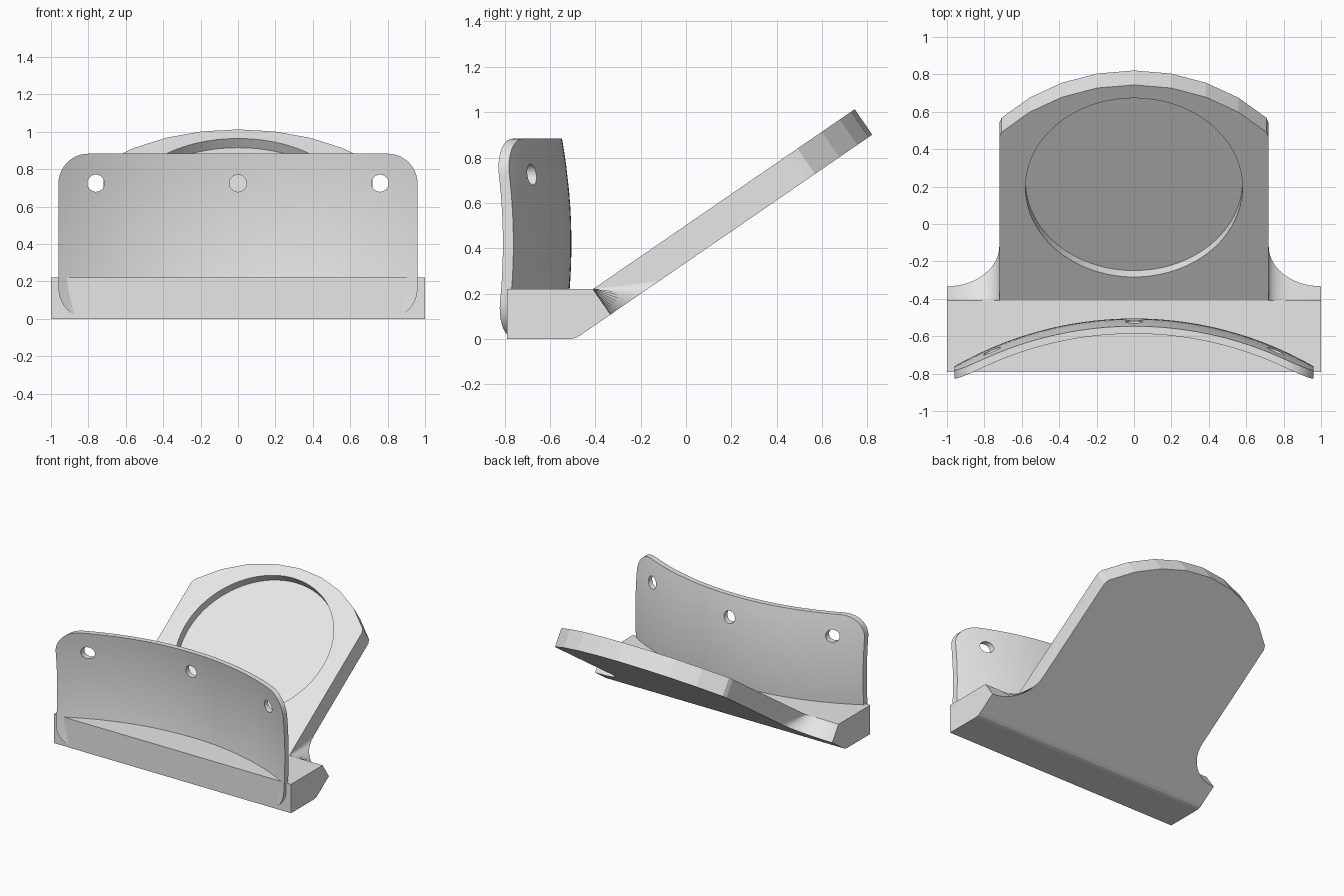
import bpy, bmesh, math

if "Cube" in bpy.data.objects:
    bpy.data.objects.remove(bpy.data.objects["Cube"])

grey = bpy.data.materials.new("plain_grey")
grey.diffuse_color = (0.8, 0.8, 0.8, 1)
grey.use_nodes = True
grey.node_tree.nodes["Principled BSDF"].inputs["Base Color"].default_value = grey.diffuse_color

TILT = math.radians(34.5)
CO, SI = math.cos(TILT), math.sin(TILT)
THICK = 0.136


def ramp(x, s, n):
    """Point on the tilted plate: across, up the slope, along its normal."""
    return (x, -0.41 + CO * s - SI * n, 0.22 + SI * s + CO * n)


def finish(name, bm):
    bmesh.ops.recalc_face_normals(bm, faces=bm.faces[:])
    me = bpy.data.meshes.new(name)
    bm.to_mesh(me)
    bm.free()
    ob = bpy.data.objects.new(name, me)
    bpy.context.collection.objects.link(ob)
    me.materials.append(grey)
    return ob


def loft(name, ring_a, ring_b):
    """Closed prism between two matching outlines."""
    bm = bmesh.new()
    a = [bm.verts.new(p) for p in ring_a]
    b = [bm.verts.new(p) for p in ring_b]
    bm.faces.new(a)
    bm.faces.new(b[::-1])
    n = len(a)
    for i in range(n):
        j = (i + 1) % n
        bm.faces.new((a[i], b[i], b[j], a[j]))
    return finish(name, bm)


def circle(cx, cy, r, n):
    return [(cx + r * math.cos(2 * math.pi * i / n),
             cy + r * math.sin(2 * math.pi * i / n)) for i in range(n)]


def activate(ob):
    bpy.ops.object.select_all(action='DESELECT')
    bpy.context.view_layer.objects.active = ob
    ob.select_set(True)


def boolean(ob, cutter, operation):
    activate(ob)
    mod = ob.modifiers.new("cut", 'BOOLEAN')
    mod.operation, mod.solver, mod.object = operation, 'EXACT', cutter
    bpy.ops.object.modifier_apply(modifier=mod.name)
    bpy.data.objects.remove(cutter, do_unlink=True)


# Base bar, side profile extruded across
bottom_heel = ramp(0, 0, -THICK)
profile = [(-0.79, 0), (-0.51, 0), (-0.485, 0.005), (-0.465, 0.017),
           bottom_heel[1:], (-0.41, 0.22), (-0.79, 0.22)]
loft("base_bar", [(-1, y, z) for y, z in profile],
     [(1, y, z) for y, z in profile])

# Tilted plate with a faceted arc at its upper end
R_END, TOP_S = 0.97, 1.40
outline = [(-0.72, 0), (0.72, 0), (0.72, 1.06)]
for k in range(4, -5, -1):
    a = math.radians(11.7 * k)
    outline.append((R_END * math.sin(a), TOP_S - R_END * (1 - math.cos(a))))
outline.append((-0.72, 1.06))
plate = loft("tilted_plate", [ramp(x, s, 0) for x, s in outline],
             [ramp(x, s, -THICK) for x, s in outline])

# Round recess in the plate
disc = circle(0, 0.734, 0.58, 96)
boolean(plate, loft("recess_cutter", [ramp(x, s, -0.06) for x, s in disc],
                    [ramp(x, s, 0.2) for x, s in disc]), 'DIFFERENCE')

# Flared fillets joining plate sides to the base
for side, label in ((-1, "left"), (1, "right")):
    bm = bmesh.new()
    low, top = [], []
    steps = 12
    for i in range(steps + 1):
        a = math.pi / 2 * i / steps
        x = side * (1 - 0.28 * math.sin(a))
        low.append(bm.verts.new(ramp(x, 0.26 * (1 - math.cos(a)), -THICK)))
        top.append(bm.verts.new(ramp(x, 0, 0)))
    corner = bm.verts.new(ramp(side * 0.72, 0, -THICK))
    for i in range(steps):
        bm.faces.new((low[i], low[i + 1], top[i + 1], top[i]))
    bm.faces.new(low + [corner])
    bm.faces.new((top[-1], low[-1], corner))
    bm.faces.new(top + [corner, low[0]])
    fillet = finish("fillet_" + label, bm)
    activate(fillet)
    bpy.ops.object.shade_smooth_by_angle(angle=math.radians(30))

# Upright rest panel: slab curved in both directions
NX, NZ, WALL = 48, 16, 0.04
R_H, R_V = 1.93, 2.6


def panel_y(x, z):
    return (-0.505 - (R_H - math.sqrt(R_H ** 2 - x * x))
            - (R_V - math.sqrt(R_V ** 2 - (z - 0.42) ** 2)))


bm = bmesh.new()
back, front = [], []
for i in range(NX + 1):
    x = -1.03 + 2.06 * i / NX
    zs = [-0.06 + 1.01 * j / NZ for j in range(NZ + 1)]
    wall = WALL / math.sqrt(1 - (x / R_H) ** 2)
    back.append([bm.verts.new((x, panel_y(x, z), z)) for z in zs])
    front.append([bm.verts.new((x, panel_y(x, z) - wall, z)) for z in zs])
for i in range(NX):
    for j in range(NZ):
        for g in (back, front):
            bm.faces.new((g[i][j], g[i + 1][j], g[i + 1][j + 1], g[i][j + 1]))
    for j in (0, NZ):
        bm.faces.new((back[i][j], back[i + 1][j], front[i + 1][j], front[i][j]))
for i in (0, NX):
    for j in range(NZ):
        bm.faces.new((back[i][j], back[i][j + 1], front[i][j + 1], front[i][j]))
panel = finish("rest_panel", bm)

# Trim the slab to a rounded rectangle
rounded = []
for cx, cz, start in ((0.80, 0.723, 0), (-0.80, 0.723, 90),
                      (-0.80, 0.163, 180), (0.80, 0.163, 270)):
    for i in range(11):
        a = math.radians(start + 9 * i)
        rounded.append((cx + 0.16 * math.cos(a), cz + 0.16 * math.sin(a)))
boolean(panel, loft("trim_cutter", [(x, -1.5, z) for x, z in rounded],
                    [(x, 0.2, z) for x, z in rounded]), 'INTERSECT')

# Three mounting holes
for cx in (-0.76, 0, 0.76):
    ring = circle(cx, 0.725, 0.046, 32)
    boolean(panel, loft("hole_cutter", [(x, -1.5, z) for x, z in ring],
                        [(x, 0.2, z) for x, z in ring]), 'DIFFERENCE')
activate(panel)
bpy.ops.object.shade_smooth_by_angle(angle=math.radians(30))
